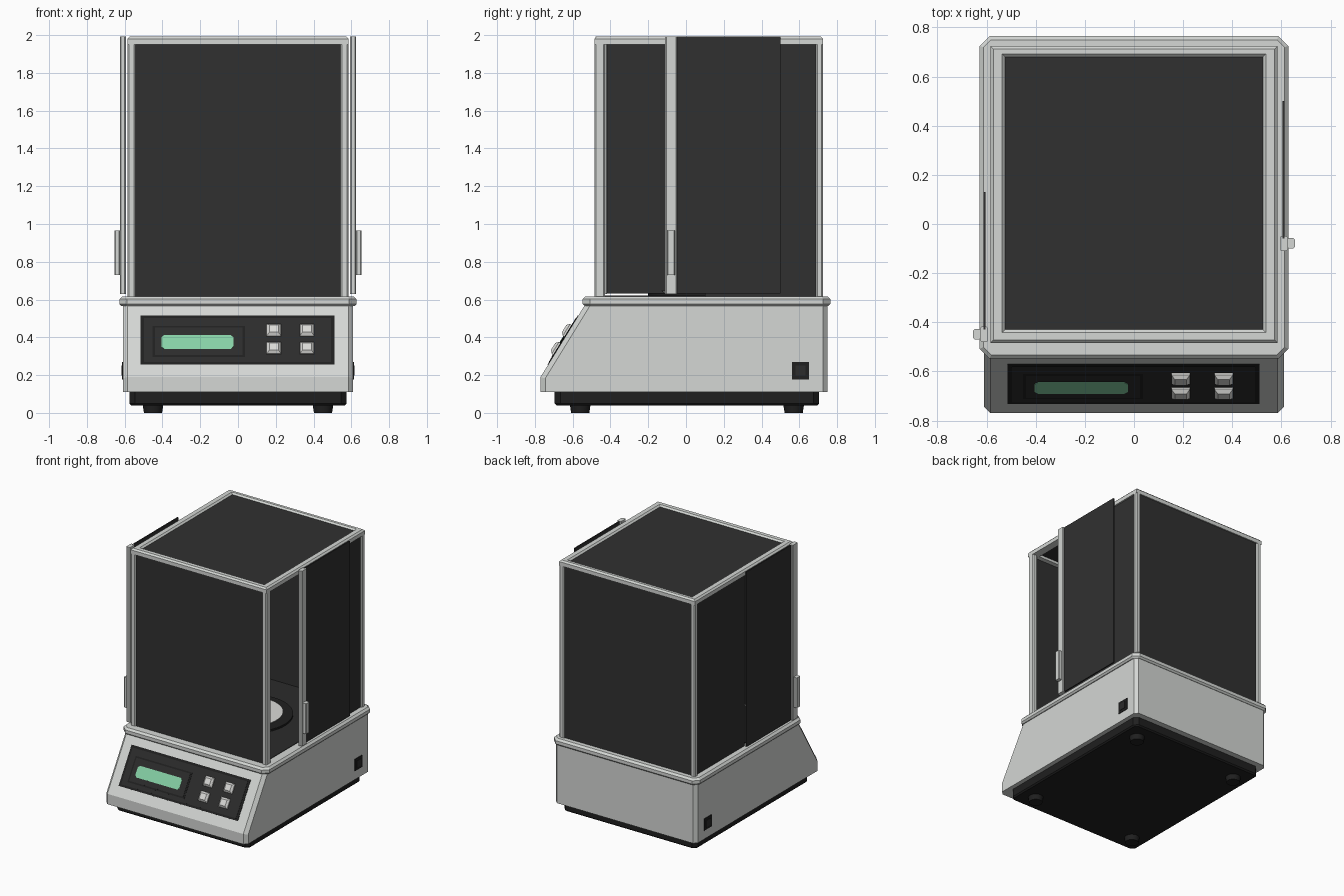
import bpy, bmesh, math
from mathutils import Matrix, Vector

if "Cube" in bpy.data.objects:
    bpy.data.objects.remove(bpy.data.objects["Cube"], do_unlink=True)


def material(name, r, g, b):
    m = bpy.data.materials.new(name)
    m.use_nodes = True
    m.diffuse_color = (r, g, b, 1)
    m.node_tree.nodes["Principled BSDF"].inputs["Base Color"].default_value = (r, g, b, 1)
    return m


GREY = material("light grey casing", 0.66, 0.68, 0.66)
GLASS = material("dark tinted glass", 0.03, 0.03, 0.03)
BLACK = material("black plastic", 0.014, 0.014, 0.014)
PANEL = material("charcoal panel", 0.025, 0.025, 0.025)
GREEN = material("green screen", 0.24, 0.64, 0.38)
KEY = material("pale key", 0.7, 0.7, 0.68)


def finish(name, bm, mat):
    bmesh.ops.recalc_face_normals(bm, faces=bm.faces)
    mesh = bpy.data.meshes.new(name)
    bm.to_mesh(mesh)
    bm.free()
    mesh.materials.append(mat)
    ob = bpy.data.objects.new(name, mesh)
    bpy.context.collection.objects.link(ob)
    return ob


def chamfer(bm, edges, width):
    bmesh.ops.bevel(bm, geom=edges, offset=width, segments=1, affect='EDGES')


def is_vertical(e):
    d = e.verts[0].co - e.verts[1].co
    return abs(d.x) + abs(d.y) < 0.0001


def box(name, x, y, z, mat, corner=0, top=0, bottom=0, matrix=None):
    """Box from three (low, high) ranges, with optional chamfers."""
    bm = bmesh.new()
    bmesh.ops.create_cube(bm, size=1)
    for v in bm.verts:
        v.co = Vector([(r[0] + r[1]) / 2 + c * (r[1] - r[0]) for r, c in zip((x, y, z), v.co)])
    if corner:
        chamfer(bm, [e for e in bm.edges if is_vertical(e)], corner)
    for width, level in ((top, z[1]), (bottom, z[0])):
        if width:
            chamfer(bm, [e for e in bm.edges
                         if all(abs(v.co.z - level) < 0.0001 for v in e.verts)], width)
    if matrix:
        bm.transform(matrix)
    return finish(name, bm, mat)


def disc(name, x, y, z0, z1, radius, mat, lower=None, sides=32):
    bm = bmesh.new()
    bmesh.ops.create_cone(bm, cap_ends=True, segments=sides, radius1=lower or radius,
                          radius2=radius, depth=z1 - z0,
                          matrix=Matrix.Translation((x, y, (z0 + z1) / 2)))
    ob = finish(name, bm, mat)
    for p in ob.data.polygons:
        p.use_smooth = abs(p.normal.z) < 0.5
    return ob


def mirrored(r, side):
    return tuple(sorted((r[0] * side, r[1] * side)))


# Feet and plinth
for x in (-0.45, 0.45):
    for y in (-0.56, 0.57):
        disc("foot", x, y, 0, 0.045, 0.055, BLACK, lower=0.048)
box("plinth", (-0.575, 0.575), (-0.695, 0.705), (0.04, 0.115), BLACK, corner=0.03, bottom=0.01)

# Wedge-fronted body, extruded across x, with chamfered side edges
profile = [(-0.77, 0.11), (-0.77, 0.19), (-0.53, 0.58), (0.75, 0.58), (0.75, 0.11)]
bm = bmesh.new()
face = bm.faces.new([bm.verts.new((-0.61, y, z)) for y, z in profile])
new = bmesh.ops.extrude_face_region(bm, geom=[face])["geom"]
bmesh.ops.translate(bm, vec=(1.22, 0, 0), verts=[g for g in new if isinstance(g, bmesh.types.BMVert)])
bmesh.ops.recalc_face_normals(bm, faces=bm.faces)
chamfer(bm, [e for e in bm.edges
             if abs(e.verts[0].co.x - e.verts[1].co.x) < 0.001
             and abs(e.verts[0].co.z - e.verts[1].co.z) > 0.01], 0.025)
finish("body", bm, GREY)
box("body_rim", (-0.628, 0.628), (-0.548, 0.765), (0.565, 0.617), GREY,
    corner=0.04, top=0.015, bottom=0.012)

# Control panel plates lying on the sloped front
low, high = Vector((0, -0.77, 0.19)), Vector((0, -0.53, 0.58))
rise = (high - low).length / (high.z - low.z)
slope = Matrix.Translation(low) @ Matrix.Rotation(math.atan2(high.z - low.z, high.y - low.y), 4, 'X')


def plate(name, x, z, height, mat, corner=0, top=0):
    y = tuple((v - low.z) * rise for v in z)
    return box(name, x, y, (-0.004, height), mat, corner=corner, top=top, matrix=slope)


plate("panel_border", (-0.515, 0.51), (0.255, 0.515), 0.003, BLACK)
plate("panel_face", (-0.497, 0.492), (0.268, 0.5), 0.005, PANEL)
plate("display_border", (-0.452, 0.036), (0.292, 0.457), 0.007, BLACK)
plate("display_bezel", (-0.44, 0.024), (0.302, 0.447), 0.009, PANEL)
plate("display_screen", (-0.405, -0.025), (0.333, 0.407), 0.011, GREEN, corner=0.014)
for x in (0.19, 0.365):
    for z in (0.337, 0.432):
        plate("key", (x - 0.038, x + 0.038), (z - 0.031, z + 0.031), 0.028, KEY, top=0.014)

# Weighing chamber floor and pan
box("chamber_floor", (-0.55, 0.55), (-0.45, 0.7), (0.61, 0.621), PANEL)
disc("pan_shield", 0, 0.12, 0.615, 0.635, 0.32, BLACK, sides=48)
disc("pan", 0, 0.12, 0.63, 0.648, 0.25, KEY, lower=0.235, sides=48)

# Chamber frame: posts, top rails
for side in (-1, 1):
    x = mirrored((0.543, 0.585), side)
    box("front_post", x, (-0.485, -0.43), (0.6, 1.96), GREY, corner=0.008)
    box("back_post", x, (0.688, 0.725), (0.6, 1.96), GREY, corner=0.008)
    box("side_top_rail", mirrored((0.525, 0.585), side), (-0.485, 0.725), (1.95, 1.992), GREY, top=0.012)
box("front_top_rail", (-0.585, 0.585), (-0.485, -0.43), (1.95, 1.992), GREY, top=0.012)
box("back_top_rail", (-0.585, 0.585), (0.68, 0.725), (1.95, 1.992), GREY, top=0.012)

# Fixed glass
box("front_glass", (-0.55, 0.55), (-0.476, -0.466), (0.61, 1.96), GLASS)
box("back_glass", (-0.55, 0.55), (0.706, 0.716), (0.61, 1.96), GLASS)
box("top_glass", (-0.53, 0.53), (-0.435, 0.685), (1.97, 1.98), GLASS)

# Each side: rear glass, sliding door with stile and grip, and a socket
for side, stile in ((1, -0.11), (-1, -0.48)):
    box("side_glass", mirrored((0.563, 0.573), side), (0.1, 0.69), (0.61, 1.955), GLASS)
    box("door_glass", mirrored((0.604, 0.613), side), (stile + 0.05, stile + 0.61), (0.632, 1.992), GLASS)
    box("door_stile", mirrored((0.594, 0.626), side), (stile, stile + 0.062), (0.63, 1.992), GREY, corner=0.006)
    box("door_grip", mirrored((0.624, 0.655), side), (stile + 0.01, stile + 0.052), (0.73, 0.965), GREY, corner=0.006)
    box("socket_frame", mirrored((0.6, 0.614), side), (0.56, 0.652), (0.178, 0.27), BLACK)
    box("socket_insert", mirrored((0.6, 0.617), side), (0.58, 0.632), (0.198, 0.25), PANEL)
